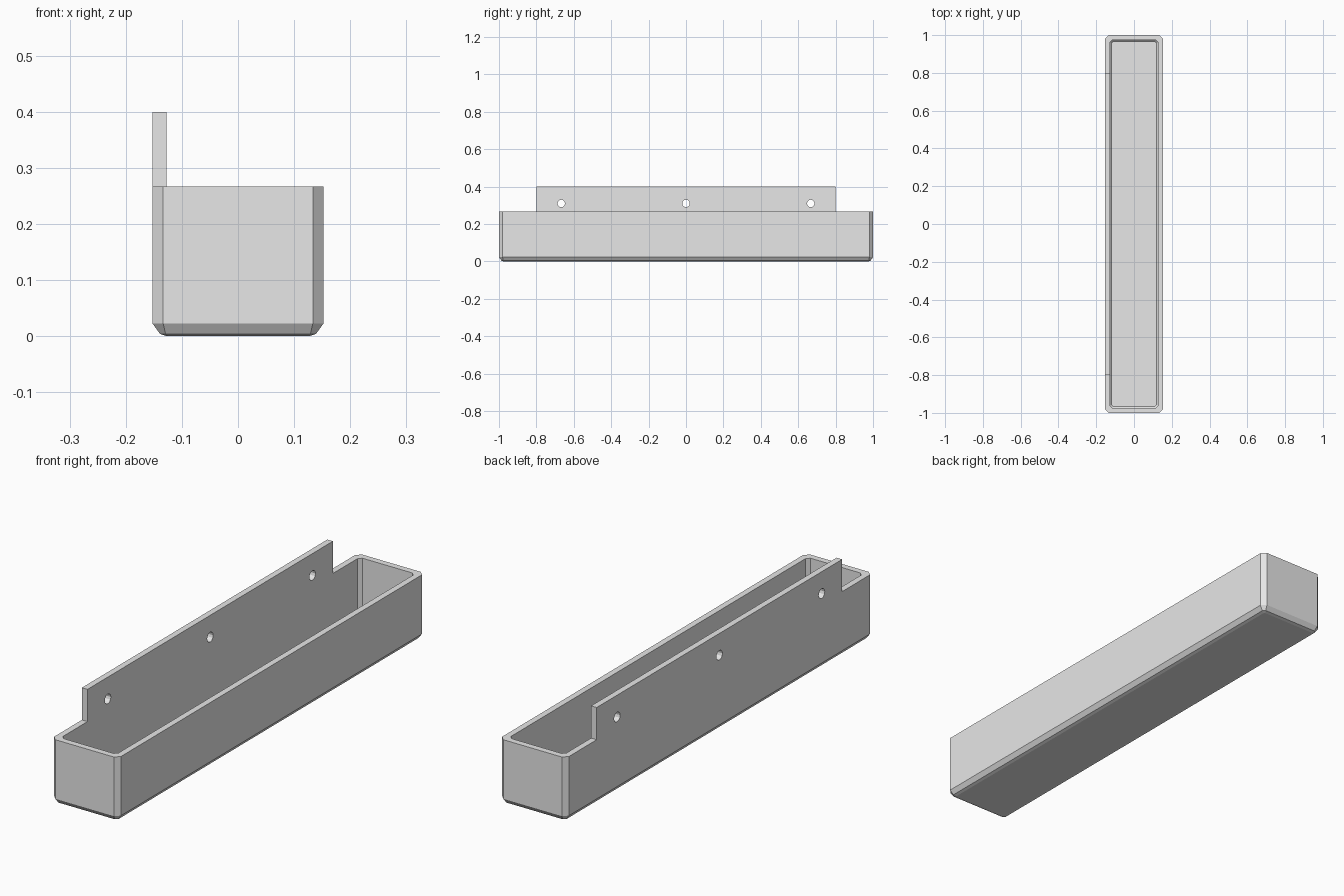
import bpy, bmesh, math

if "Cube" in bpy.data.objects:
    bpy.data.objects.remove(bpy.data.objects["Cube"])

grey = bpy.data.materials.new("plain grey")
grey.diffuse_color = (0.8, 0.8, 0.8, 1)
grey.use_nodes = True
grey.node_tree.nodes["Principled BSDF"].inputs["Base Color"].default_value = grey.diffuse_color

PLATE = 0.8  # half length of the raised mounting plate


def ring(bm, x, y, c, z):
    """Rectangle with cut corners, plus two points where the plate starts and ends."""
    pts = [(x, c - y), (x, y - c), (x - c, y), (c - x, y), (-x, y - c),
           (-x, PLATE), (-x, -PLATE), (-x, c - y), (c - x, -y), (x - c, -y)]
    return [bm.verts.new((px, py, z)) for px, py in pts]


# Trough: outer shell from the underside up, over the rim and down inside
sections = [
    (0.127, 0.975, 0.005, 0.0),
    (0.139, 0.987, 0.010, 0.004),
    (0.1525, 1.0, 0.019, 0.023),
    (0.1525, 1.0, 0.019, 0.267),
    (0.127, 0.974, 0.013, 0.267),
    (0.127, 0.974, 0.013, 0.036),
    (0.118, 0.965, 0.007, 0.026),
]
bm = bmesh.new()
rings = [ring(bm, *s) for s in sections]
rim_face = None
for k, (a, b) in enumerate(zip(rings, rings[1:])):
    for i in range(10):
        j = (i + 1) % 10
        f = bm.faces.new((a[i], a[j], b[j], b[i]))
        if k == 3 and i == 5:
            rim_face = f
bm.faces.new(rings[0][::-1])
bm.faces.new(rings[-1])

# Mounting plate: the middle of the left rim raised
raised = bmesh.ops.extrude_discrete_faces(bm, faces=[rim_face])["faces"]
for f in raised:
    for v in f.verts:
        v.co.z = 0.40
bmesh.ops.recalc_face_normals(bm, faces=bm.faces)
mesh = bpy.data.meshes.new("wall_trough")
bm.to_mesh(mesh)
bm.free()
mesh.materials.append(grey)
trough = bpy.data.objects.new("wall_trough", mesh)
bpy.context.collection.objects.link(trough)

# Three screw holes through the plate
for n, y in enumerate((-0.667, 0, 0.667)):
    bpy.ops.mesh.primitive_cylinder_add(vertices=12, radius=0.02, depth=0.1,
                                        location=(-0.14, y, 0.31),
                                        rotation=(0, math.pi / 2, 0))
    cutter = bpy.context.object
    cutter.name = f"hole_cutter_{n + 1}"
    cutter.data.materials.append(grey)
    cutter.hide_render = True
    cutter.display_type = 'WIRE'
    cut = trough.modifiers.new(f"screw_hole_{n + 1}", 'BOOLEAN')
    cut.operation = 'DIFFERENCE'
    cut.solver = 'EXACT'
    cut.object = cutter
